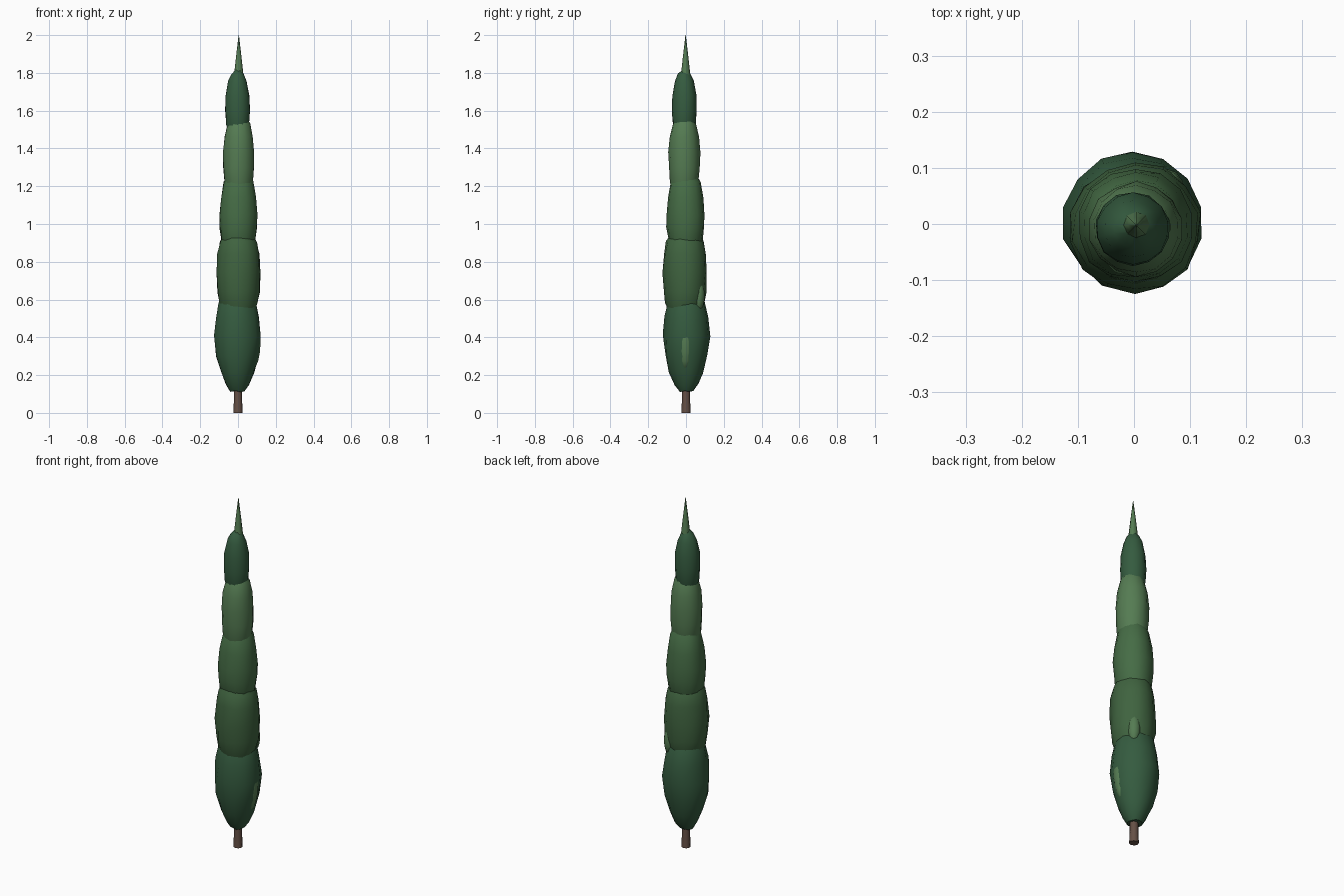
import bpy, bmesh, math, random
from mathutils import Matrix

if "Cube" in bpy.data.objects:
    bpy.data.objects.remove(bpy.data.objects["Cube"])

random.seed(4)


def material(name, rgb):
    m = bpy.data.materials.new(name)
    m.diffuse_color = (*rgb, 1)
    m.use_nodes = True
    m.node_tree.nodes["Principled BSDF"].inputs["Base Color"].default_value = m.diffuse_color
    return m


DARK = material("dark_green", (0.035, 0.105, 0.05))
DEEP = material("deep_green", (0.05, 0.125, 0.05))
MID = material("mid_green", (0.06, 0.15, 0.06))
LIGHT = material("light_green", (0.09, 0.2, 0.085))
BARK = material("bark", (0.13, 0.08, 0.06))


def finish(name, bm, mat, smooth=True):
    bmesh.ops.recalc_face_normals(bm, faces=bm.faces)
    for f in bm.faces:
        f.smooth = smooth and len(f.verts) < 6
    me = bpy.data.meshes.new(name)
    bm.to_mesh(me)
    bm.free()
    me.materials.append(mat)
    ob = bpy.data.objects.new(name, me)
    bpy.context.collection.objects.link(ob)
    return ob


def lathe(name, cx, cy, profile, mat, sides=14, jitter=0.0):
    """Stack of rings (radius, z), capped at both ends, slightly irregular."""
    bm = bmesh.new()
    rings = []
    for r, z in profile:
        ring = []
        for i in range(sides):
            a = math.pi / 2 + 2 * math.pi * i / sides
            k = r * (1 + random.uniform(-jitter, jitter))
            dz = random.uniform(-jitter, jitter) * 0.15
            ring.append(bm.verts.new((cx + k * math.cos(a), cy + k * math.sin(a), z + dz)))
        rings.append(ring)
    for lo, hi in zip(rings, rings[1:]):
        for i in range(sides):
            j = (i + 1) % sides
            bm.faces.new((lo[i], lo[j], hi[j], hi[i]))
    bm.faces.new(rings[0][::-1])
    bm.faces.new(rings[-1])
    return finish(name, bm, mat)


# Trunk
lathe("trunk", 0, 0, [(0.025, 0), (0.022, 0.06), (0.021, 0.2)], BARK, 8)

# Foliage tiers, each an irregular spindle overlapping the next
lathe("foliage_bottom", -0.003, 0.002,
      [(0.038, 0.115), (0.062, 0.15), (0.09, 0.215), (0.112, 0.30),
       (0.123, 0.41), (0.114, 0.51), (0.1, 0.585), (0.06, 0.66)], DARK, 14, 0.035)
lathe("foliage_lower", 0.002, -0.006,
      [(0.07, 0.50), (0.102, 0.58), (0.113, 0.64), (0.117, 0.74),
       (0.112, 0.84), (0.098, 0.905), (0.05, 0.98)], DEEP, 14, 0.035)
lathe("foliage_middle", 0.003, -0.002,
      [(0.06, 0.83), (0.092, 0.91), (0.1, 0.98), (0.103, 1.05),
       (0.095, 1.14), (0.079, 1.225), (0.04, 1.29)], MID, 14, 0.035)
lathe("foliage_upper", 0.004, -0.009,
      [(0.05, 1.14), (0.076, 1.22), (0.083, 1.30), (0.084, 1.38),
       (0.077, 1.46), (0.061, 1.53), (0.03, 1.58)], LIGHT, 14, 0.03)
lathe("foliage_top", -0.002, -0.009,
      [(0.04, 1.46), (0.061, 1.525), (0.066, 1.60), (0.064, 1.68),
       (0.05, 1.755), (0.033, 1.795), (0.012, 1.815)], DARK, 14, 0.03)

# Pointed tip
lathe("tip", 0.004, -0.002, [(0.028, 1.76), (0.015, 1.88), (0.001, 2.0)], LIGHT, 8)


# Light sprigs just breaking through the lower foliage
def sprig(name, loc, size):
    bm = bmesh.new()
    bmesh.ops.create_uvsphere(bm, u_segments=10, v_segments=8, radius=1)
    bmesh.ops.transform(bm, verts=bm.verts,
                        matrix=Matrix.Translation(loc) @ Matrix.Diagonal((*size, 1)))
    finish(name, bm, LIGHT)


sprig("sprig_side", (0.075, -0.003, 0.38), (0.047, 0.045, 0.15))
sprig("sprig_back", (0.055, 0.065, 0.62), (0.034, 0.034, 0.08))
